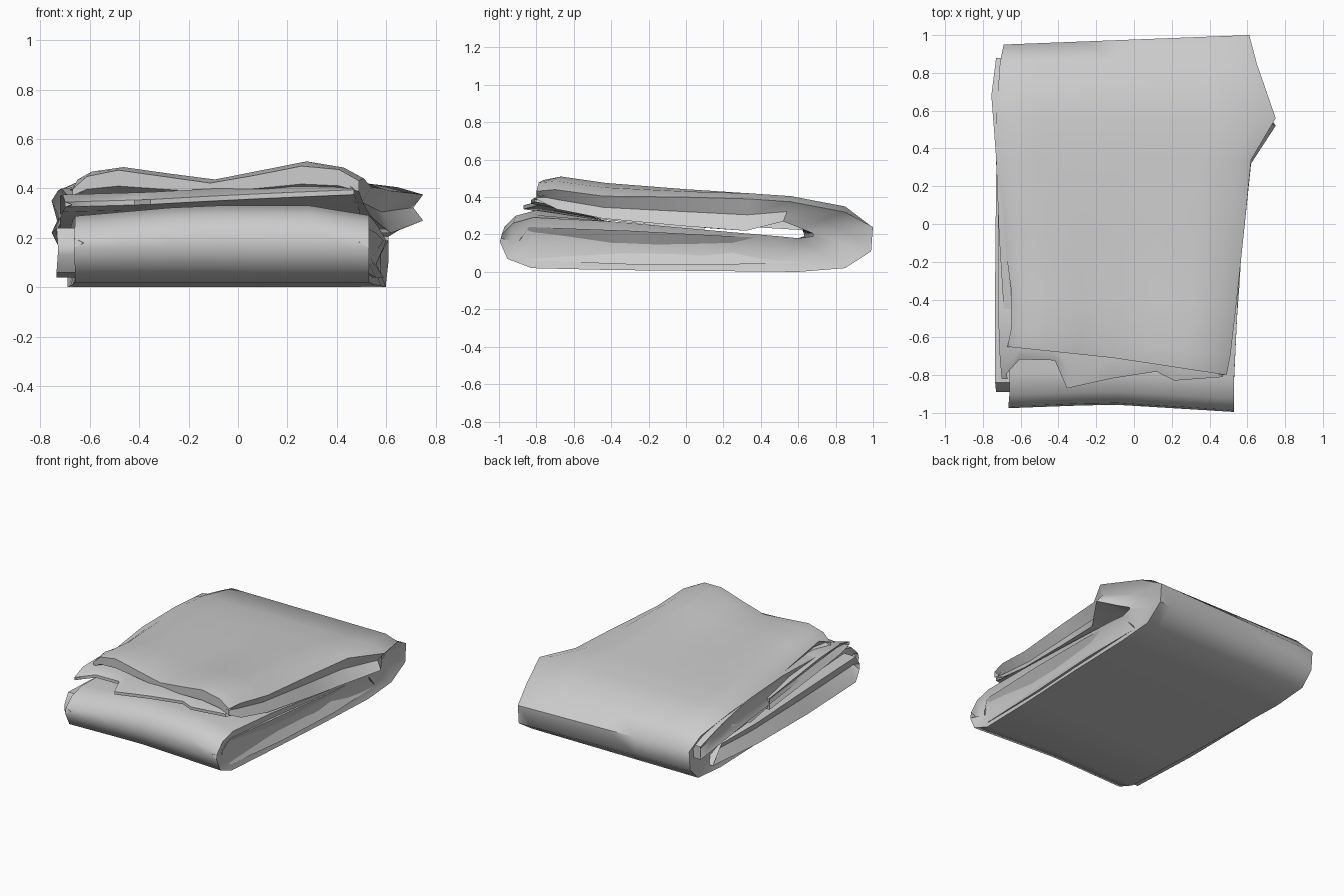
import bpy, bmesh
from mathutils import Vector

if "Cube" in bpy.data.objects:
    bpy.data.objects.remove(bpy.data.objects["Cube"])


def curve(x, pts):
    """Piecewise linear lookup."""
    if x <= pts[0][0]:
        return pts[0][1]
    for (a, u), (b, v) in zip(pts, pts[1:]):
        if x <= b:
            return u + (v - u) * (x - a) / (b - a)
    return pts[-1][1]


def fold(name, rows, ts, warp, dent=0.04):
    """Cloth layer swept across x. A row is (outer y, z, inner y, z, left x, right x)."""
    bm = bmesh.new()
    n = len(rows)
    rings = []
    for t in ts:
        ring = []
        seq = [(i, 0) for i in range(n)] + [(i, 1) for i in reversed(range(n))]
        for i, side in seq:
            r = rows[i]
            x = r[4] + (r[5] - r[4]) * t
            y, z = warp(i, side, t, x, r[2 * side], r[2 * side + 1])
            ring.append(bm.verts.new((x, y, z)))
        rings.append(ring)
    m = 2 * n
    for a, b in zip(rings, rings[1:]):
        for k in range(m):
            bm.faces.new((a[k], a[(k + 1) % m], b[(k + 1) % m], b[k]))
    # dented side walls
    for ring, sx in ((rings[0], 1), (rings[-1], -1)):
        mids = [bm.verts.new((ring[i].co + ring[m - 1 - i].co) / 2 + Vector((sx * dent, 0, 0)))
                for i in range(n)]
        for i in range(n - 1):
            bm.faces.new((ring[i], ring[i + 1], mids[i + 1], mids[i]))
            bm.faces.new((mids[i], mids[i + 1], ring[m - 2 - i], ring[m - 1 - i]))
        bm.faces.new((ring[0], mids[0], ring[m - 1]))
        bm.faces.new((ring[n - 1], ring[n], mids[n - 1]))
    bmesh.ops.recalc_face_normals(bm, faces=bm.faces)
    me = bpy.data.meshes.new(name)
    bm.to_mesh(me)
    bm.free()
    ob = bpy.data.objects.new(name, me)
    bpy.context.collection.objects.link(ob)
    bpy.context.view_layer.objects.active = ob
    ob.select_set(True)
    bpy.ops.object.shade_smooth_by_angle(angle=0.9)
    ob.select_set(False)


# main cloth: under the stack, round the back, forward over the top
wrap = [
    (-.99, .16, -.98, .21, -.665, .53),
    (-.95, .07, -.92, .27, -.66, .53),
    (-.82, .02, -.81, .30, -.66, .53),
    (-.40, .01, -.40, .27, -.67, .55),
    (.10, .005, .10, .225, -.68, .58),
    (.60, .00, .50, .19, -.69, .60),
    (.85, .02, .60, .18, -.69, .60),
    (.97, .11, .66, .19, -.69, .61),
    (.98, .24, .66, .205, -.69, .61),
    (.85, .35, .62, .23, -.71, .65),
    (.56, .405, .52, .27, -.73, .75),
    (.34, .42, .32, .22, -.73, .62),
    (.00, .44, .00, .25, -.70, .585),
    (-.40, .465, -.40, .30, -.65, .54),
    (-.63, .49, -.62, .36, -.65, .51),
    (-.73, .475, -.73, .41, -.67, .49),
]
wave = [(-.68, -.09), (-.63, -.03), (-.49, 0), (-.1, -.055), (.28, .02), (.42, .0), (.50, -.05)]
skew = [(-.67, .08), (-.1, .02), (.49, -.07)]


def warp_wrap(i, side, t, x, y, z):
    if i >= 12:                              # wavy slanting top lip
        w = (.2, .6, 1, 1)[i - 12]
        z += w * curve(x, wave) * (1 if side == 0 else .5)
        y += w * curve(x, skew)
    elif i in (7, 8):                        # back fold slants
        y += -.03 + .05 * t
    elif i < 3:                              # front fold bows
        y += curve(t, [(0, .015), (.45, .035), (1, -.005)])
        if side:
            z += .03 * curve(t, [(0, -.4), (.4, 1), (.8, 1), (1, -.3)])
    if 9 <= i < 14 and side == 0 and t in (0, 1):
        z -= .03                             # rounded side edges
    return y, z


fold("outer_cloth", wrap, (0, .05, .16, .32, .48, .64, .8, .93, 1), warp_wrap)

# lower folded layers that peek out at the sides
lower = [
    (-.89, .13, -.89, .17, -.73, .50),
    (-.84, .06, -.84, .24, -.735, .52),
    (-.30, .04, -.30, .22, -.735, .56),
    (.25, .04, .25, .19, -.73, .59),
    (.70, .05, .60, .17, -.70, .58),
]
fold("lower_layer", lower, (0, .05, .5, .95, 1), lambda i, s, t, x, y, z: (y, z), .05)

# upper layers bulging out at the back left
upper = [
    (-.45, .37, -.45, .30, -.69, .40),
    (-.05, .40, -.05, .27, -.715, .40),
    (.35, .39, .35, .24, -.73, .40),
    (.68, .35, .68, .22, -.755, .40),
    (.88, .26, .88, .17, -.73, .40),
]
fold("upper_layer", upper, (0, .04, .5, 1), lambda i, s, t, x, y, z: (y, z), .03)

# middle flap with a pointed crease in the front mouth
flap = [
    (-.79, .355, -.79, .335, -.70, .47),
    (-.70, .385, -.70, .315, -.71, .48),
    (-.45, .37, -.45, .28, -.72, .50),
    (.10, .30, .10, .22, -.72, .53),
]
tip = [(-.7, -.03), (-.6, .08), (-.42, .07), (-.355, -.08), (.1, .02), (.2, -.04), (.47, -.02)]


def warp_flap(i, side, t, x, y, z):
    if i < 2:
        y += curve(x, tip) * (1 - .5 * i)
        z += curve(x, [(-.7, -.01), (-.36, .0), (0, .02), (.47, .04)])
    return y, z


fold("middle_flap", flap, (0, .08, .24, .295, .5, .7, .78, 1), warp_flap, .03)
